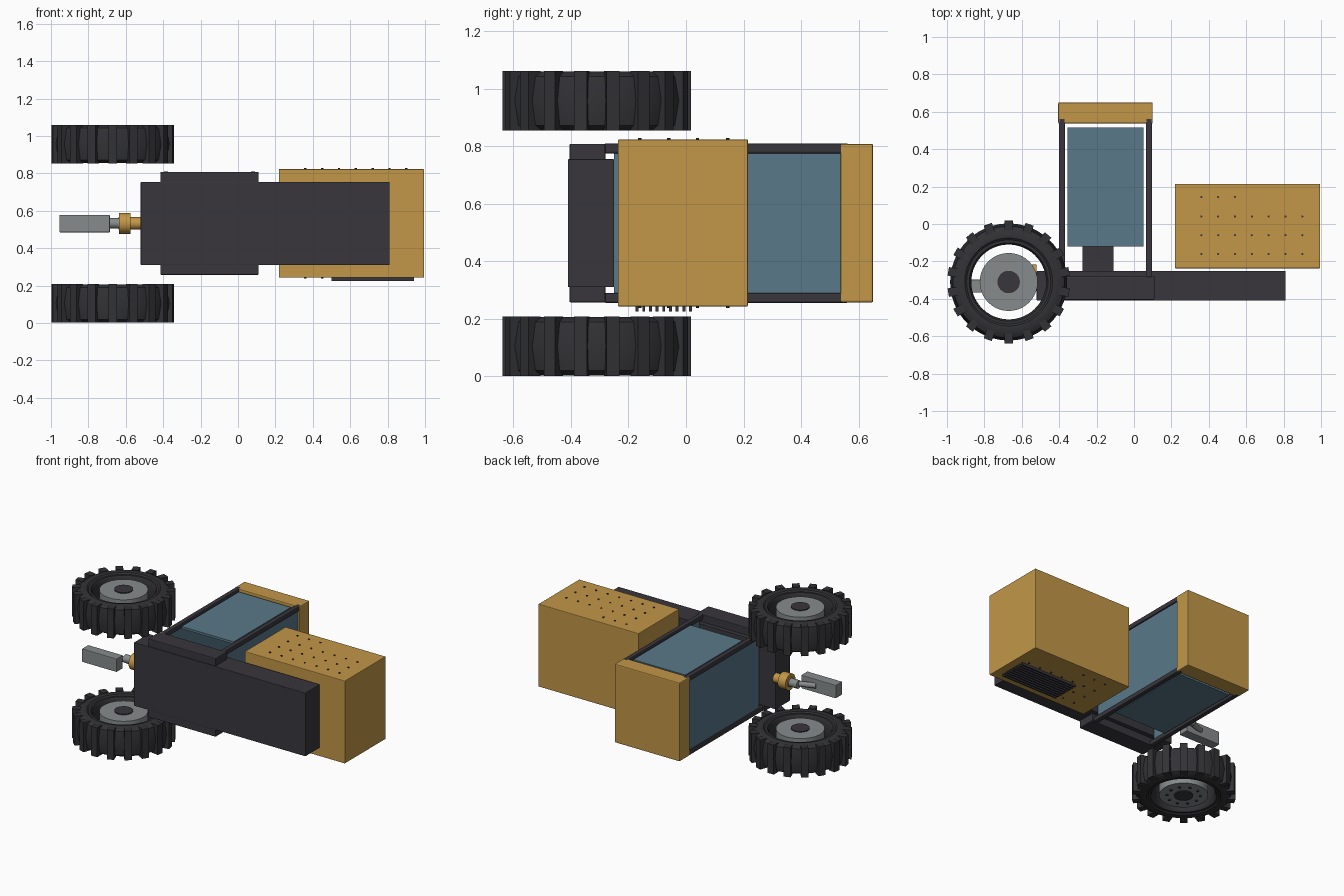
import bpy, bmesh, math
from mathutils import Matrix, Vector

if "Cube" in bpy.data.objects:
    bpy.data.objects.remove(bpy.data.objects["Cube"])


def material(name, rgb):
    m = bpy.data.materials.new(name)
    m.diffuse_color = (*rgb, 1)
    m.use_nodes = True
    m.node_tree.nodes["Principled BSDF"].inputs["Base Color"].default_value = m.diffuse_color
    return m


GOLD = material("ochre paint", (0.54, 0.31, 0.065))
DARK = material("charcoal metal", (0.040, 0.037, 0.046))
TIRE = material("black rubber", (0.032, 0.032, 0.037))
GLASS = material("blue glass", (0.098, 0.19, 0.25))
GREY = material("grey metal", (0.24, 0.26, 0.265))


def finish(name, bm, mat, smooth=False):
    bmesh.ops.recalc_face_normals(bm, faces=bm.faces[:])
    me = bpy.data.meshes.new(name)
    bm.to_mesh(me)
    bm.free()
    me.materials.append(mat)
    ob = bpy.data.objects.new(name, me)
    bpy.context.collection.objects.link(ob)
    if smooth:
        bpy.ops.object.select_all(action='DESELECT')
        ob.select_set(True)
        bpy.context.view_layer.objects.active = ob
        bpy.ops.object.shade_smooth_by_angle(angle=math.radians(35))
    return ob


def add_box(bm, x, y, z, rot=None):
    """Box from three (min, max) ranges."""
    c = Vector([(a + b) / 2 for a, b in (x, y, z)])
    s = [b - a for a, b in (x, y, z)]
    m = Matrix.Translation(c) @ Matrix.Diagonal((*s, 1))
    bmesh.ops.create_cube(bm, size=1, matrix=rot @ m if rot else m)


def box(name, x, y, z, mat, bevel=0.0):
    bm = bmesh.new()
    add_box(bm, x, y, z)
    if bevel:
        bmesh.ops.bevel(bm, geom=bm.edges[:], offset=bevel, segments=2,
                        profile=0.5, affect='EDGES')
    return finish(name, bm, mat)


def add_rod(bm, p, q, r, segs=24):
    p, q = Vector(p), Vector(q)
    m = Matrix.Translation((p + q) / 2) @ (q - p).to_track_quat('Z', 'Y').to_matrix().to_4x4()
    bmesh.ops.create_cone(bm, cap_ends=True, segments=segs, radius1=r, radius2=r,
                          depth=(q - p).length, matrix=m)


def rod(name, p, q, r, mat, segs=24):
    bm = bmesh.new()
    add_rod(bm, p, q, r, segs)
    return finish(name, bm, mat, True)


# Chassis, cross frame and seat pedestal
box("chassis", (-0.52, 0.81), (-0.41, -0.25), (0.31, 0.755), DARK, 0.003)
box("cab_frame", (-0.415, 0.11), (-0.405, -0.28), (0.257, 0.808), DARK, 0.005)
box("pedestal", (-0.275, -0.11), (-0.25, -0.12), (0.417, 0.643), DARK)

# Engine housing with rivets and grille
box("engine_housing", (0.218, 0.995), (-0.237, 0.215), (0.243, 0.823), GOLD, 0.004)
bm = bmesh.new()
for row, y in enumerate((0.145, 0.04, -0.06, -0.16)):
    for col in range(7):
        x = 0.36 + 0.09 * col
        if row == 0 and col > 2:
            continue
        add_rod(bm, (x, y, 0.82), (x, y, 0.828), 0.006, 8)
        if col < 2 or row < 2:
            add_rod(bm, (x, y, 0.238), (x, y, 0.246), 0.006, 8)
finish("housing_rivets", bm, DARK)
bm = bmesh.new()
for i in range(9):
    y = -0.17 + i * 0.0232
    add_box(bm, (0.5, 0.94), (y - 0.005, y + 0.005), (0.226, 0.245))
finish("grille_slats", bm, DARK)

# Cab roof, posts and window panels
box("cab_roof", (-0.405, 0.1), (0.537, 0.65), (0.257, 0.808), GOLD, 0.006)
for x in (-0.385, 0.08):
    for z in (0.273, 0.792):
        box("cab_post", (x - 0.017, x + 0.017), (-0.285, 0.565),
            (z - 0.017, z + 0.017), DARK, 0.006)
    box("end_window", (x - 0.008, x + 0.008), (-0.25, 0.537), (0.29, 0.775), GLASS)
for z in (0.273, 0.792):
    box("side_window", (-0.355, 0.05), (-0.12, 0.515), (z - 0.008, z + 0.008), GLASS)

# Steering coupling at the open end
rod("coupling_disc", (-0.635, -0.25, 0.533), (-0.575, -0.25, 0.533), 0.056, GOLD)
rod("coupling_core", (-0.64, -0.25, 0.533), (-0.52, -0.25, 0.533), 0.033, GOLD)
rod("coupling_shaft", (-0.70, -0.25, 0.533), (-0.63, -0.25, 0.533), 0.028, GREY)
rod("coupling_link", (-0.80, -0.30, 0.533), (-0.66, -0.25, 0.533), 0.018, GREY, 16)
box("coupling_arm", (-0.955, -0.685), (-0.367, -0.297), (0.485, 0.578), GREY, 0.004)

# Wheels: revolved tyre, tread lugs, hub, cap and bolts
CX, CY, SEG, LUGS = -0.67, -0.31, 54, 18
PROFILE = [(0.20, -0.075), (0.21, -0.092), (0.225, -0.092), (0.235, -0.10),
           (0.27, -0.102), (0.298, -0.085), (0.313, 0.0), (0.298, 0.085),
           (0.27, 0.102), (0.235, 0.10), (0.225, 0.092), (0.21, 0.092), (0.20, 0.075)]
for cz in (0.105, 0.957):
    at = Matrix.Translation((CX, CY, cz))
    bm = bmesh.new()
    rings = []
    for i in range(SEG):
        a = 2 * math.pi * i / SEG
        rings.append([bm.verts.new(at @ Vector((r * math.cos(a), r * math.sin(a), z)))
                      for r, z in PROFILE])
    n = len(PROFILE)
    for i in range(SEG):
        a, b = rings[i], rings[(i + 1) % SEG]
        for j in range(n):
            k = (j + 1) % n
            bm.faces.new((a[j], b[j], b[k], a[k]))
    finish("tyre", bm, TIRE, True)

    bm = bmesh.new()
    for i in range(LUGS):
        turn = at @ Matrix.Rotation(2 * math.pi * (i + 0.5) / LUGS, 4, 'Z')
        add_box(bm, (0.275, 0.328), (-0.023, 0.023), (-0.103, 0.103), turn)
    finish("tread_lugs", bm, TIRE)

    rod("hub", (CX, CY, cz - 0.09), (CX, CY, cz + 0.09), 0.155, GREY, 40)
    rod("hub_cap", (CX, CY, cz - 0.096), (CX, CY, cz + 0.096), 0.06, DARK, 32)
    bm = bmesh.new()
    for i in range(10):
        a = 2 * math.pi * i / 10
        x, y = CX + 0.105 * math.cos(a), CY + 0.105 * math.sin(a)
        add_rod(bm, (x, y, cz - 0.096), (x, y, cz - 0.085), 0.009, 8)
    finish("hub_bolts", bm, DARK)
